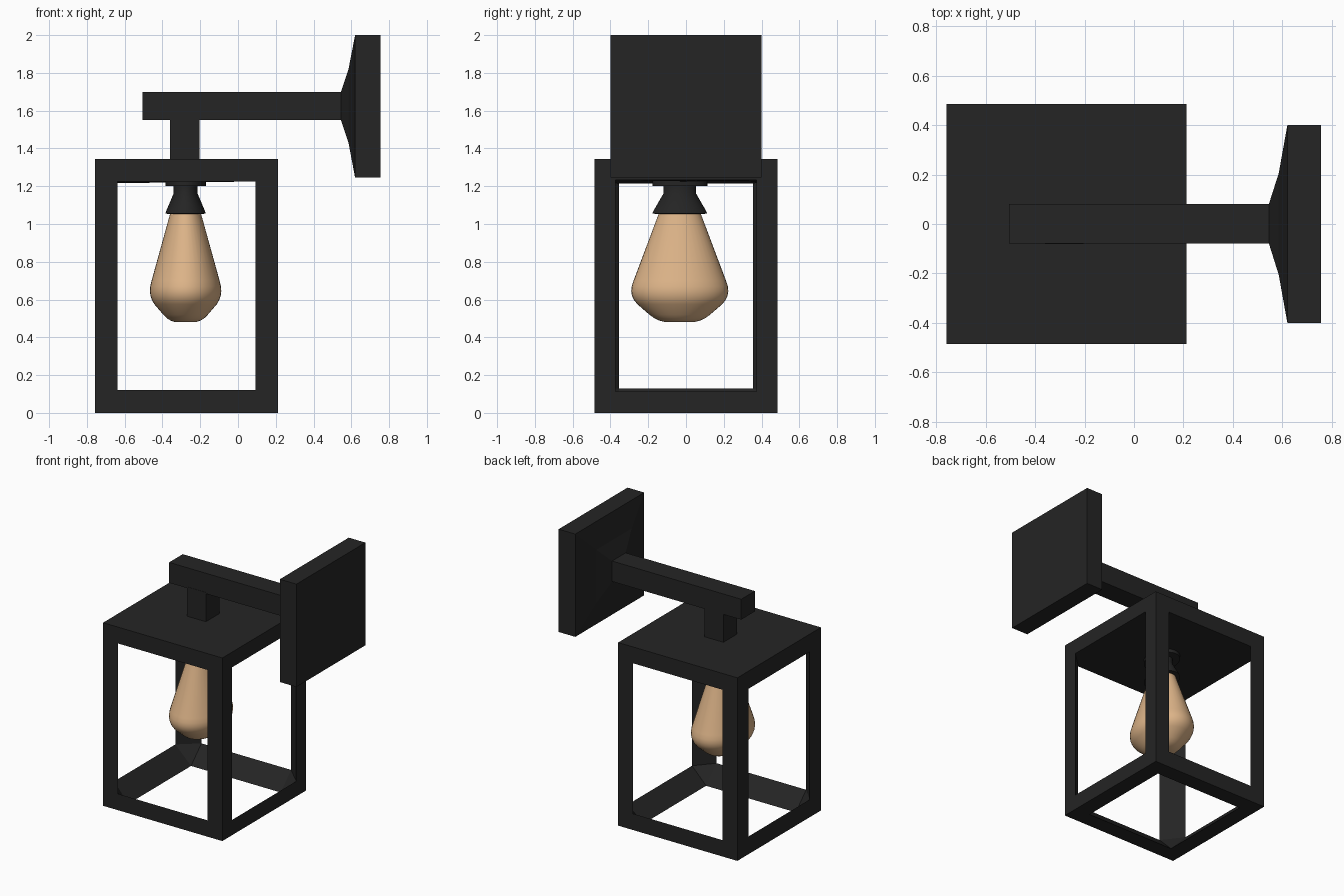
import bpy, bmesh, math
from itertools import combinations, product

if "Cube" in bpy.data.objects:
    bpy.data.objects.remove(bpy.data.objects["Cube"])


def material(name, rgb):
    m = bpy.data.materials.new(name)
    m.diffuse_color = (*rgb, 1)
    m.use_nodes = True
    m.node_tree.nodes["Principled BSDF"].inputs["Base Color"].default_value = m.diffuse_color
    return m


BLACK = material("black_metal", (0.018, 0.018, 0.018))
AMBER = material("amber_glass", (0.73, 0.46, 0.25))


def finish(name, bm, mat, smooth=None):
    bmesh.ops.recalc_face_normals(bm, faces=bm.faces)
    me = bpy.data.meshes.new(name)
    bm.to_mesh(me)
    bm.free()
    me.materials.append(mat)
    ob = bpy.data.objects.new(name, me)
    bpy.context.collection.objects.link(ob)
    if smooth:
        bpy.ops.object.select_all(action='DESELECT')
        ob.select_set(True)
        bpy.context.view_layer.objects.active = ob
        bpy.ops.object.shade_smooth_by_angle(angle=math.radians(smooth))
    return ob


def skin(name, rings, mat, smooth=None):
    """Join equal-length rings of points into a capped solid."""
    bm = bmesh.new()
    vs = [[bm.verts.new(p) for p in r] for r in rings]
    n = len(rings[0])
    for a, b in zip(vs, vs[1:]):
        for i in range(n):
            bm.faces.new((a[i], a[(i + 1) % n], b[(i + 1) % n], b[i]))
    bm.faces.new(vs[0])
    bm.faces.new(vs[-1])
    return finish(name, bm, mat, smooth)


def rect_x(x, y0, y1, z0, z1):
    return [(x, y0, z0), (x, y1, z0), (x, y1, z1), (x, y0, z1)]


def oval(r, z, n=40):
    # bulb and socket are stretched along y
    return [(-0.2775 + r * math.cos(2 * math.pi * i / n),
             -0.033 + 1.36 * r * math.sin(2 * math.pi * i / n), z) for i in range(n)]


# Lantern cage: a box with inset openings, bars chamfered on the inside
lo, hi = (-0.757, -0.485, 0.0), (0.212, 0.485, 1.345)
inset = {(0, 0): 0.13, (0, 1): 0.112, (1, 0): 0.12, (1, 1): 0.12, (2, 0): 0.12}
bm = bmesh.new()
corners = list(product((0, 1), repeat=3))
outer, inner = {}, {}
for c in corners:
    p = [hi[k] if c[k] else lo[k] for k in range(3)]
    outer[c] = bm.verts.new(p)
    for k in range(3):
        face = (k, c[k])
        if face in inset:
            d = inset[face]
            q = [p[j] if j == k else p[j] + (-d if c[j] else d) for j in range(3)]
            inner[face, c] = bm.verts.new(q)
for a, b in combinations(corners, 2):
    diff = [k for k in range(3) if a[k] != b[k]]
    if len(diff) != 1:
        continue
    faces = [(k, a[k]) for k in range(3) if k != diff[0]]
    open_faces = [f for f in faces if f in inset]
    for f in open_faces:
        bm.faces.new((outer[a], outer[b], inner[f, b], inner[f, a]))
    if len(open_faces) == 2:
        f, g = open_faces
        bm.faces.new((inner[f, a], inner[f, b], inner[g, b], inner[g, a]))
for x, y in product((0, 1), repeat=2):
    c = (x, y, 0)
    bm.faces.new([inner[(k, c[k]), c] for k in range(3)])
# Solid roof and its underside
bm.faces.new([outer[x, y, 1] for x, y in ((0, 0), (1, 0), (1, 1), (0, 1))])
ring = []
for x, y in ((0, 0), (1, 0), (1, 1), (0, 1)):
    pair = [inner[(1, y), (x, y, 1)], inner[(0, x), (x, y, 1)]]
    ring += pair if x != y else pair[::-1]
bm.faces.new(ring)
finish("lantern_cage", bm, BLACK)

# Hanging stem, arm and wall plate with its concave flare
skin("stem", [rect_x(x, -0.08, 0.08, 1.34, 1.56) for x in (-0.36, -0.205)], BLACK)
skin("arm", [rect_x(x, -0.078, 0.08, 1.55, 1.70) for x in (-0.505, 0.55)], BLACK)
skin("wall_plate", [rect_x(0.545, -0.078, 0.08, 1.55, 1.70),
                    rect_x(0.585, -0.205, 0.205, 1.43, 1.82),
                    rect_x(0.62, -0.4, 0.4, 1.245, 2.0),
                    rect_x(0.755, -0.4, 0.4, 1.245, 2.0)], BLACK)

# Bulb holder and bulb
skin("socket", [oval(r, z) for r, z in (
    (0.107, 1.235), (0.107, 1.2), (0.064, 1.2), (0.064, 1.16),
    (0.1, 1.075), (0.107, 1.055), (0.07, 1.052))], BLACK, 30)
skin("bulb", [oval(r, z) for r, z in (
    (0.078, 1.08), (0.083, 1.05), (0.18, 0.70), (0.187, 0.67), (0.189, 0.645),
    (0.186, 0.62), (0.178, 0.597), (0.165, 0.575), (0.118, 0.52),
    (0.1, 0.502), (0.08, 0.489), (0.06, 0.482), (0.04, 0.48))], AMBER, 40)
